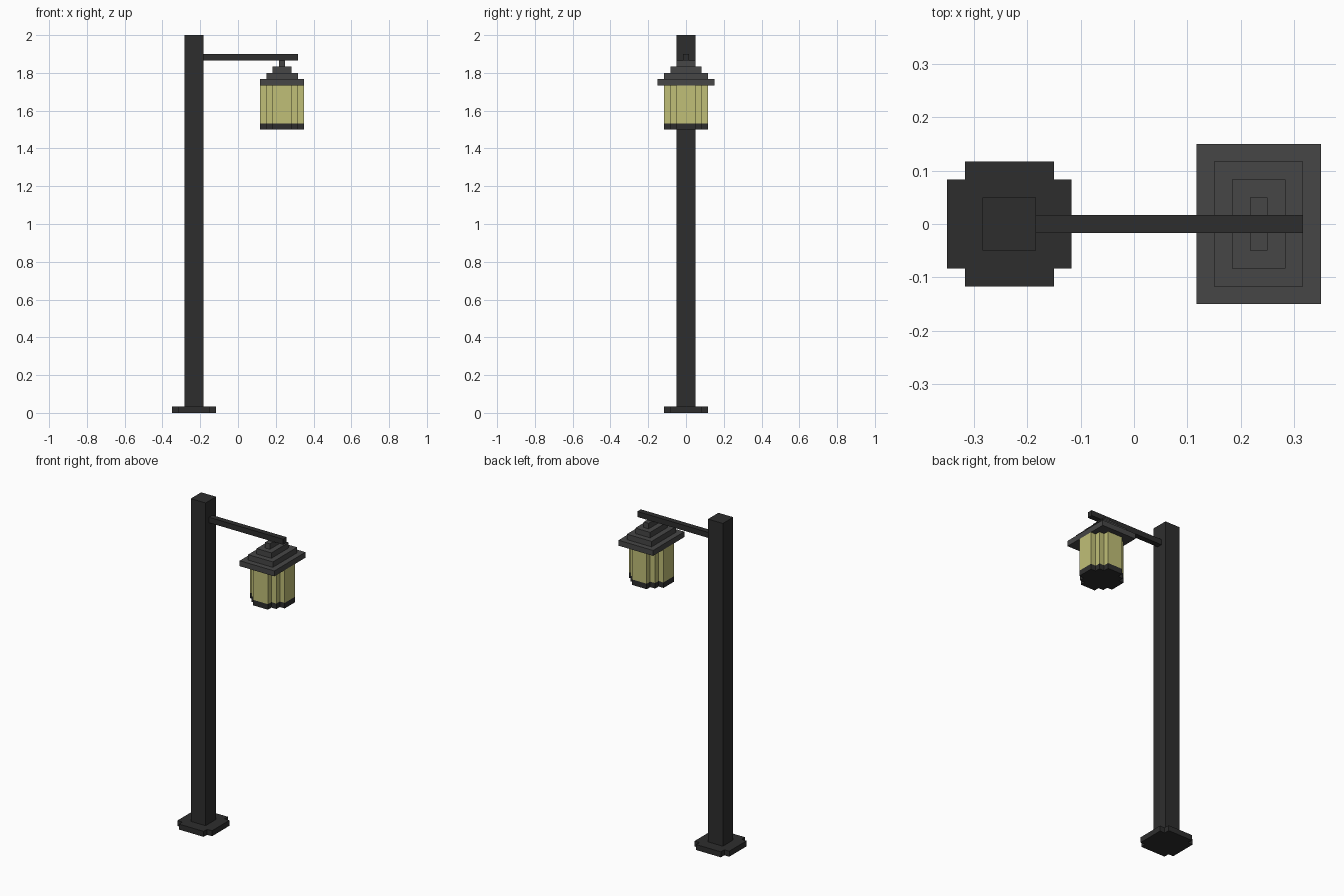
import bpy
import bmesh

cube = bpy.data.objects.get("Cube")
if cube:
    bpy.data.objects.remove(cube, do_unlink=True)

U = 1 / 30                      # one block of the model's grid
POST_X, LAMP_X = -7 * U, 7 * U  # centres of the post and the lantern


def material(name, color):
    mat = bpy.data.materials.new(name)
    mat.use_nodes = True
    mat.diffuse_color = (*color, 1)
    mat.node_tree.nodes["Principled BSDF"].inputs["Base Color"].default_value = (*color, 1)
    return mat


iron = material("dark iron", (0.027, 0.027, 0.027))
roof_grey = material("roof grey", (0.061, 0.061, 0.061))
glass = material("warm glass", (0.53, 0.52, 0.185))


def rect(w, d):
    """Rectangle outline, w by d blocks."""
    return [(-w / 2, -d / 2), (w / 2, -d / 2), (w / 2, d / 2), (-w / 2, d / 2)]


def stepped(corner):
    """Repeat one stepped corner by quarter turns into a closed outline."""
    points, turn = [], corner
    for _ in range(4):
        points += turn
        turn = [(-y, x) for x, y in turn]
    return points


def prism(name, outline, x, z0, z1, mat):
    """Extrude an outline from z0 to z1; heights are in blocks."""
    bm = bmesh.new()
    base = bm.faces.new([bm.verts.new((px * U, py * U, z0 * U)) for px, py in outline])
    top = bmesh.ops.extrude_face_region(bm, geom=[base], use_keep_orig=True)
    verts = [g for g in top["geom"] if isinstance(g, bmesh.types.BMVert)]
    bmesh.ops.translate(bm, verts=verts, vec=(0, 0, (z1 - z0) * U))
    bmesh.ops.recalc_face_normals(bm, faces=bm.faces)
    mesh = bpy.data.meshes.new(name)
    bm.to_mesh(mesh)
    bm.free()
    mesh.materials.append(mat)
    obj = bpy.data.objects.new(name, mesh)
    obj.location.x = x
    bpy.context.collection.objects.link(obj)
    return obj


# Post on its notched foot, with the arm reaching over the lantern
foot_outline = stepped([(3.5, 2.5), (2.5, 2.5), (2.5, 3.5)])
prism("foot", foot_outline, POST_X, 0, 1, iron)
prism("post", rect(3, 3), POST_X, 1, 60, iron)
prism("arm", rect(15, 1), 2 * U, 56, 57, iron)

# Lantern body with stepped round sides
round_outline = stepped([(3.5, 1.5), (2.5, 1.5), (2.5, 2.5), (1.5, 2.5), (1.5, 3.5)])
prism("lantern_floor", round_outline, LAMP_X, 45, 46, iron)
prism("lantern_glass", round_outline, LAMP_X, 46, 52, glass)

# Stepped roof, each tier two blocks narrower than the one below
for i in range(4):
    prism(f"roof_tier_{i + 1}", rect(7 - 2 * i, 9 - 2 * i), LAMP_X, 52 + i, 53 + i, roof_grey)
